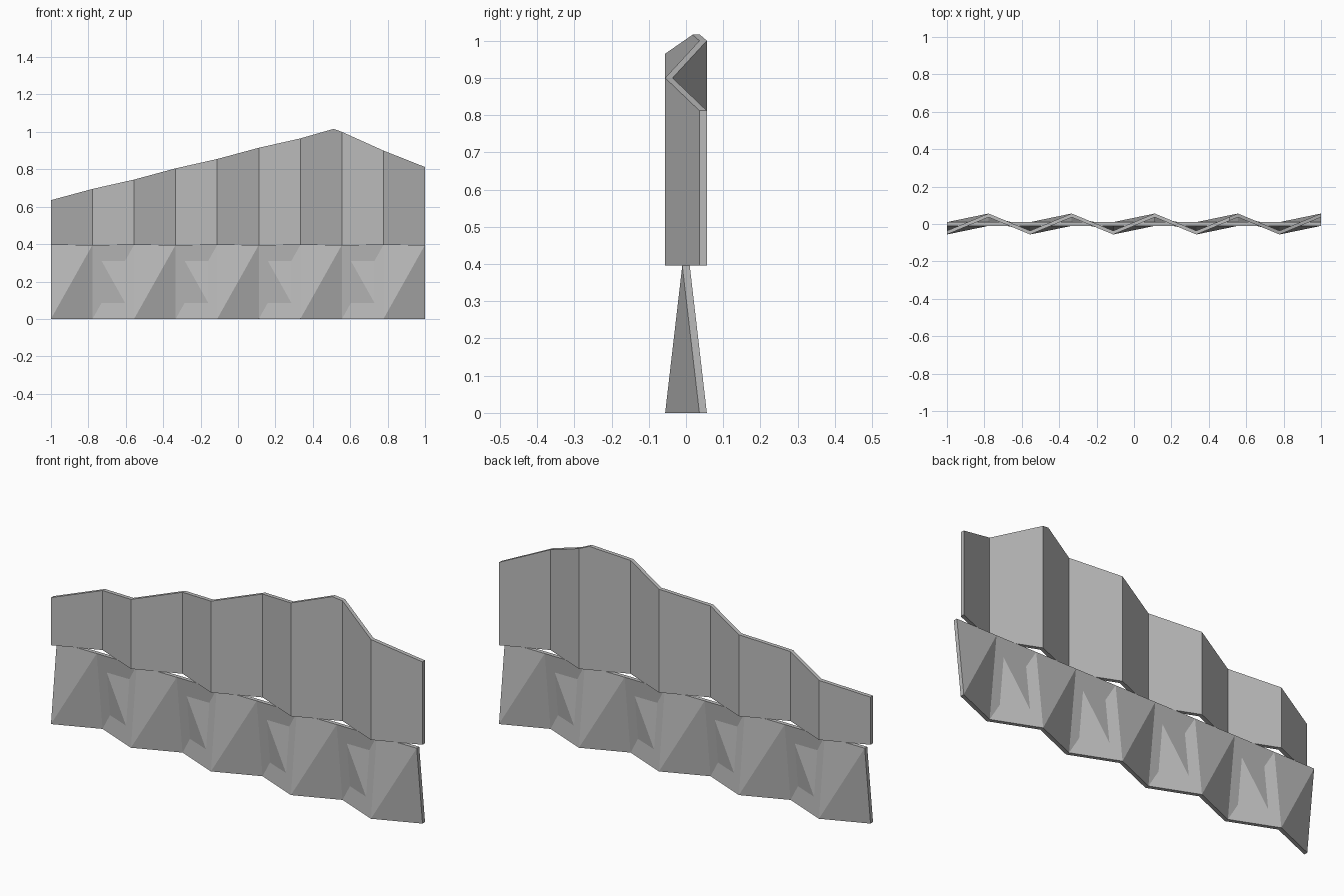
import bpy
import bmesh

cube = bpy.data.objects.get("Cube")
if cube:
    bpy.data.objects.remove(cube, do_unlink=True)

FOLDS = 9
HALF_DEPTH = 0.046
THICK = 0.02
SEAM = 0.396

grey = bpy.data.materials.new("plain_grey")
grey.use_nodes = True
grey.diffuse_color = (0.5, 0.5, 0.5, 1)
grey.node_tree.nodes["Principled BSDF"].inputs["Base Color"].default_value = (0.5, 0.5, 0.5, 1)


def fold_x(i):
    return -1 + 2 * i / FOLDS


def fold_y(i):
    """Zigzag: even folds to the front, odd folds to the back."""
    return -HALF_DEPTH if i % 2 == 0 else HALF_DEPTH


def thick_sheet(name, columns, twisted=False):
    """Closed sheet from columns of (x, bottom y, bottom z, top y, top z)."""
    bm = bmesh.new()
    rings = []
    for x, y0, z0, y1, z1 in columns:
        h = THICK / 2
        rings.append([bm.verts.new(p) for p in (
            (x, y0 - h, z0), (x, y1 - h, z1), (x, y1 + h, z1), (x, y0 + h, z0))])
    for a, b in zip(rings, rings[1:]):
        front = (a[0], b[0], b[1], a[1])
        back = (b[3], a[3], a[2], b[2])
        for quad in (front, back):
            if twisted:
                # each side is creased from its own lower left to upper right
                p, q, r, s = quad
                bm.faces.new((p, q, r))
                bm.faces.new((p, r, s))
            else:
                bm.faces.new(quad)
        bm.faces.new((a[1], b[1], b[2], a[2]))
        bm.faces.new((a[3], b[3], b[0], a[0]))
    bm.faces.new(rings[0])
    bm.faces.new(rings[-1][::-1])
    mesh = bpy.data.meshes.new(name)
    bmesh.ops.recalc_face_normals(bm, faces=bm.faces) if not twisted else None
    bm.to_mesh(mesh)
    bm.free()
    mesh.materials.append(grey)
    obj = bpy.data.objects.new(name, mesh)
    bpy.context.collection.objects.link(obj)
    return obj


# Upper folded wall with a sloping top that peaks near the right end
heights = [0.635, 0.695, 0.745, 0.805, 0.855, 0.915, 0.965, 1.0, 0.9, 0.812]
wall = [(fold_x(i), fold_y(i), SEAM, fold_y(i), h) for i, h in enumerate(heights)]
t = 0.8
peak_y = fold_y(6) * (1 - t) + fold_y(7) * t
peak_x = fold_x(6) * (1 - t) + fold_x(7) * t
wall.insert(7, (peak_x, peak_y, SEAM, peak_y, 1.016))
thick_sheet("upper_folded_wall", wall)

# Lower skirt: straight along the seam, zigzag along the ground
skirt = [(fold_x(i), fold_y(i), 0, 0, SEAM) for i in range(FOLDS + 1)]
thick_sheet("lower_creased_skirt", skirt, twisted=True)
